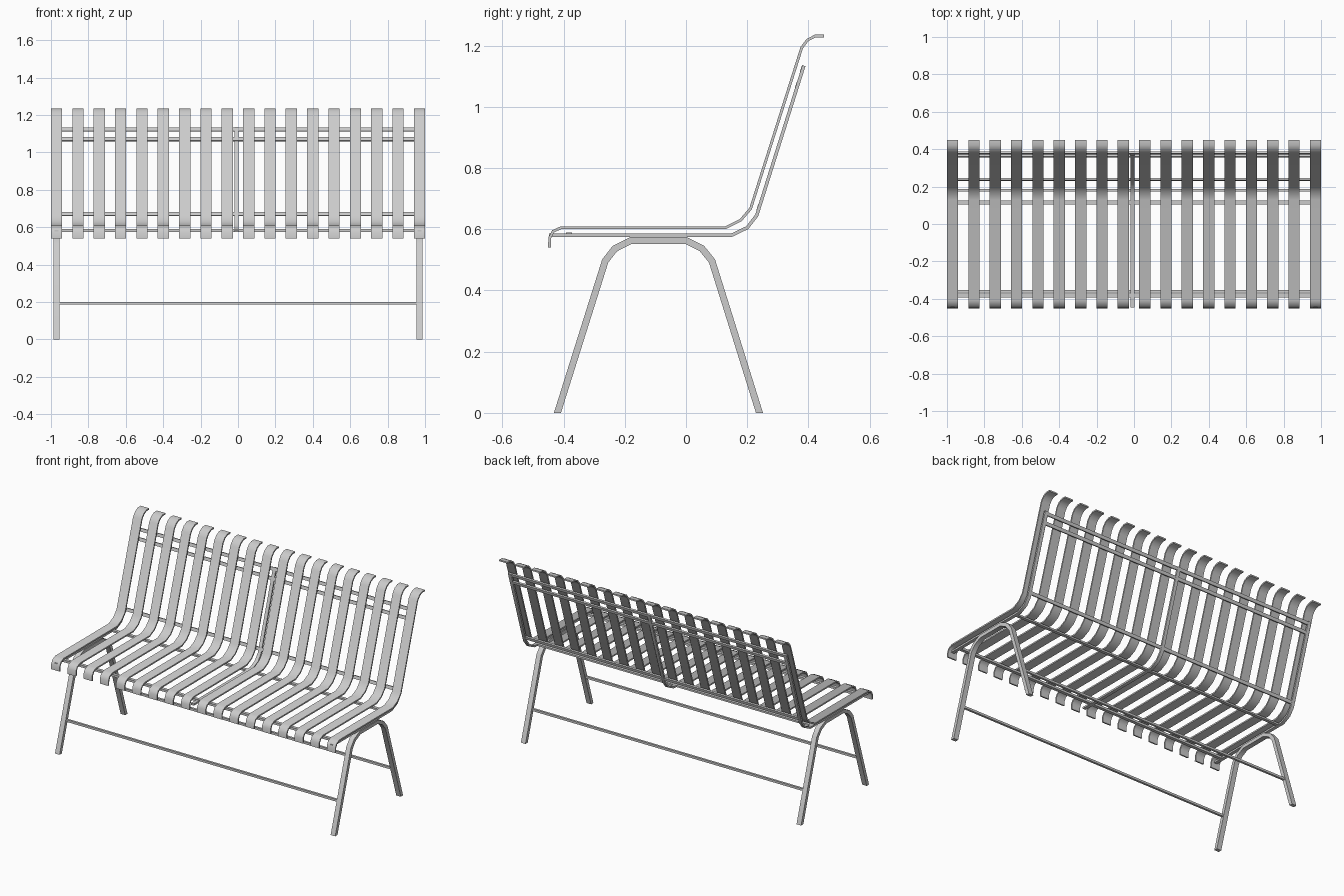
import bpy, bmesh, math
from mathutils import Vector

if "Cube" in bpy.data.objects:
    bpy.data.objects.remove(bpy.data.objects["Cube"])


def strip(name, path, thick, x0, x1, flat_ends=False):
    """Sweep a rectangular section along a path in the YZ plane with mitred joints."""
    pts = [Vector(p) for p in path]
    dirs = [(b - a).normalized() for a, b in zip(pts, pts[1:])]
    bm = bmesh.new()
    rings = []
    for i, p in enumerate(pts):
        d0, d1 = dirs[max(i - 1, 0)], dirs[min(i, len(dirs) - 1)]
        n0, n1 = Vector((-d0.y, d0.x)), Vector((-d1.y, d1.x))
        m = (n0 + n1).normalized()
        off = m * (thick / 2 / m.dot(n0))
        if flat_ends and i in (0, len(pts) - 1):
            # feet cut level with the ground
            off = Vector((thick / 2 / n0.x, 0))
        a, b = p + off, p - off
        rings.append([bm.verts.new(c) for c in
                      ((x0, *a), (x1, *a), (x1, *b), (x0, *b))])
    for r, s in zip(rings, rings[1:]):
        for k in range(4):
            j = (k + 1) % 4
            bm.faces.new((r[k], r[j], s[j], s[k]))
    bm.faces.new(rings[0])
    bm.faces.new(rings[-1][::-1])
    bmesh.ops.recalc_face_normals(bm, faces=bm.faces)
    mesh = bpy.data.meshes.new(name)
    bm.to_mesh(mesh)
    bm.free()
    ob = bpy.data.objects.new(name, mesh)
    bpy.context.collection.objects.link(ob)
    bpy.context.view_layer.objects.active = ob
    ob.select_set(True)
    bpy.ops.object.shade_smooth_by_angle(angle=math.radians(40))
    ob.select_set(False)
    return ob


def bar(name, y, z, length, depth, height, tilt=0):
    """Horizontal bar running along X."""
    d = Vector((math.cos(tilt), math.sin(tilt))) * height / 2
    c = Vector((y, z))
    return strip(name, [c - d, c + d], depth, -length / 2, length / 2)


# Slats: one continuous seat and back profile
slat = [(-0.446, 0.54), (-0.445, 0.572), (-0.434, 0.593), (-0.408, 0.605),
        (0.13, 0.605), (0.178, 0.629), (0.211, 0.667), (0.378, 1.193),
        (0.397, 1.218), (0.422, 1.231), (0.45, 1.231)]
for i in range(18):
    x = -0.97 + i * 1.94 / 17
    strip(f"slat_{i + 1}", slat, 0.009, x - 0.03, x + 0.03)

# Support rails under the slats
rail = [(-0.447, 0.58), (0.148, 0.58), (0.2, 0.605), (0.231, 0.645), (0.385, 1.134)]
for side, x in (("left", -0.97), ("middle", -0.008), ("right", 0.97)):
    strip(f"{side}_rail", rail, 0.011, x - 0.011, x + 0.011)

# Cross bars joining the rails
lean = math.atan2(0.489, 0.154)
bar("top_back_bar", 0.3805, 1.123, 1.93, 0.011, 0.02, lean)
bar("upper_back_bar", 0.364, 1.07, 1.93, 0.011, 0.02, lean)
bar("lower_back_bar", 0.238, 0.67, 1.93, 0.011, 0.02, lean)
bar("rear_seat_bar", 0.115, 0.58, 1.93, 0.011, 0.02)
bar("front_seat_bar", -0.382, 0.582, 1.93, 0.014, 0.02)

# Arched leg frames
leg = [(-0.42, 0), (-0.264, 0.496), (-0.233, 0.536), (-0.18, 0.563),
       (0.0, 0.563), (0.052, 0.537), (0.085, 0.496), (0.24, 0)]
for side, x in (("left", -0.97), ("right", 0.97)):
    strip(f"{side}_leg_frame", leg, 0.022, x - 0.016, x + 0.016, True)

# Stretchers between the leg frames
bar("front_stretcher", -0.36, 0.193, 1.92, 0.014, 0.014)
bar("rear_stretcher", 0.18, 0.193, 1.92, 0.014, 0.014)
